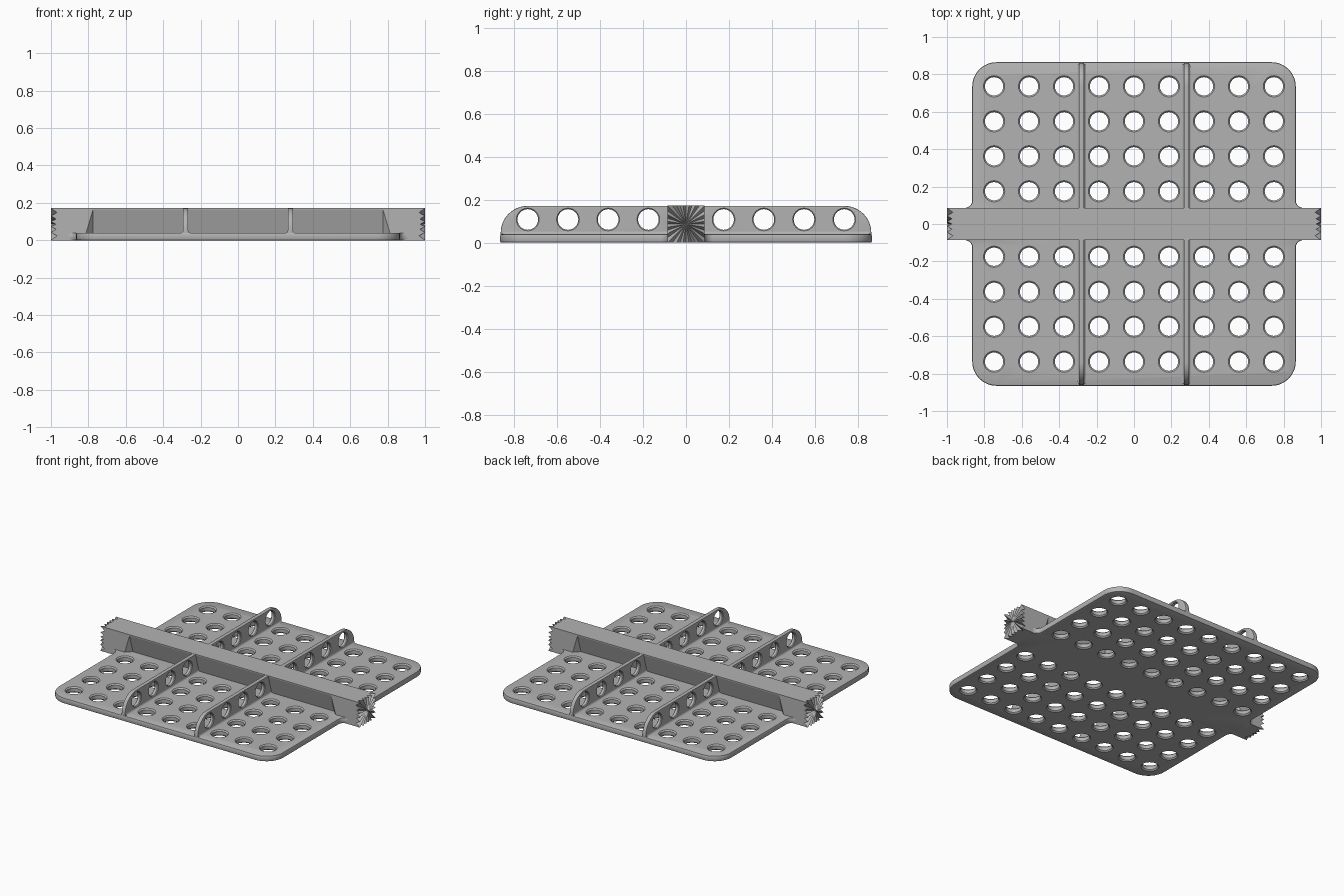
import bpy, bmesh, math
from mathutils import Matrix, Vector

if "Cube" in bpy.data.objects:
    bpy.data.objects.remove(bpy.data.objects["Cube"], do_unlink=True)

grey = bpy.data.materials.new("mid_grey")
grey.use_nodes = True
COLOUR = (0.45, 0.45, 0.45, 1)
grey.diffuse_color = COLOUR
grey.node_tree.nodes["Principled BSDF"].inputs["Base Color"].default_value = COLOUR

HALF, THICK = 0.865, 0.04      # plate
BAR = 0.086                    # half width of the square bar
PITCH, ROW0 = 0.187, 0.175     # hole grid
RIB_X, RIB_W = 0.28, 0.014
ROWS = [ROW0 + PITCH * i for i in range(4)]


def make(name, bm):
    bmesh.ops.recalc_face_normals(bm, faces=bm.faces)
    mesh = bpy.data.meshes.new(name)
    bm.to_mesh(mesh)
    bm.free()
    ob = bpy.data.objects.new(name, mesh)
    bpy.context.collection.objects.link(ob)
    mesh.materials.append(grey)
    return ob


def activate(ob):
    bpy.ops.object.select_all(action='DESELECT')
    ob.select_set(True)
    bpy.context.view_layer.objects.active = ob


def smooth(ob):
    activate(ob)
    bpy.ops.object.shade_smooth_by_angle(angle=math.radians(32))


def cut(ob, cutter):
    cutter.hide_render = True
    mod = ob.modifiers.new("cut", 'BOOLEAN')
    mod.operation, mod.solver, mod.object = 'DIFFERENCE', 'EXACT', cutter
    activate(ob)
    bpy.ops.object.modifier_apply(modifier=mod.name)
    bpy.data.objects.remove(cutter, do_unlink=True)


def arc(cx, cy, r, a0, a1, n=8):
    steps = [math.radians(a0 + (a1 - a0) * i / n) for i in range(n + 1)]
    return [(cx + r * math.cos(a), cy + r * math.sin(a)) for a in steps]


def prism(bm, points, offset):
    """Extrude a closed 3D outline; returns the rim edges of both ends."""
    face = bm.faces.new([bm.verts.new(p) for p in points])
    ext = bmesh.ops.extrude_face_region(bm, geom=[face], use_keep_orig=True)["geom"]
    bmesh.ops.translate(bm, vec=offset, verts=[g for g in ext if isinstance(g, bmesh.types.BMVert)])
    top = [g for g in ext if isinstance(g, bmesh.types.BMFace)][0]
    return list(face.edges) + list(top.edges)


def drill(bm, matrix, depth, r, chamfer, n=24):
    """Add a round cutter along local z, flared at both mouths."""
    e = 0.01
    profile = [(r + chamfer + e, -e), (r, chamfer), (r, depth - chamfer), (r + chamfer + e, depth + e)]
    rings = [[bm.verts.new(matrix @ Vector((q * math.cos(math.tau * i / n), q * math.sin(math.tau * i / n), z)))
              for i in range(n)] for q, z in profile]
    for low, high in zip(rings, rings[1:]):
        for i in range(n):
            j = (i + 1) % n
            bm.faces.new((low[i], low[j], high[j], high[i]))
    bm.faces.new(rings[0])
    bm.faces.new(rings[-1])


# Base plate: rounded corners and small fillets running into the bar
r, f = 0.13, 0.04
quarter = arc(HALF + f, BAR + f, f, 270, 180, 5) + arc(HALF - r, HALF - r, r, 0, 90, 10)
right = [(x, -y) for x, y in reversed(quarter)] + quarter
outline = right + [(-x, -y) for x, y in right]
bm = bmesh.new()
rim = prism(bm, [(x, y, 0) for x, y in outline], (0, 0, THICK))
bmesh.ops.bevel(bm, geom=rim, offset=0.008, segments=2, profile=0.5, affect='EDGES')
plate = make("base_plate", bm)

bm = bmesh.new()
for col in range(-4, 5):
    for y in ROWS:
        for side in (-1, 1):
            drill(bm, Matrix.Translation((col * PITCH, side * y, 0)), THICK, 0.049, 0.008)
cut(plate, make("plate_hole_cutter", bm))
smooth(plate)

# Cross bar with radial teeth on both square ends
STEPS, TOOTH, HUB = 40, 0.026, 0.02
bm = bmesh.new()
outer = []
for end in (-1, 1):
    hub, edge = [], []
    for i in range(STEPS):
        a = math.tau * i / STEPS
        c, s = math.cos(a), math.sin(a)
        reach = BAR / max(abs(c), abs(s))
        for ring, q in ((hub, HUB), (edge, reach)):
            sink = 0 if i % 2 else TOOTH * q / BAR
            ring.append(bm.verts.new((end * (1 - sink), q * c, BAR + q * s)))
    mid = bm.verts.new((end * 0.994, 0, BAR))
    for i in range(STEPS):
        j = (i + 1) % STEPS
        bm.faces.new((hub[i], hub[j], edge[j], edge[i]))
        bm.faces.new((mid, hub[i], hub[j]))
    outer.append(edge)
for i in range(STEPS):
    j = (i + 1) % STEPS
    bm.faces.new((outer[0][i], outer[0][j], outer[1][j], outer[1][i]))
bar = make("cross_bar", bm)

# Undercut both long sides of the bar, leaving a slanted web
for side in (-1, 1):
    bm = bmesh.new()
    for end in (-1, 1):
        deep = Vector((end * 0.775, side * 0.046, 0.03))
        lip = Vector((end * 0.775, side * BAR, 0.165))
        foot = Vector((end * 0.815, side * BAR, 0.03))
        for p in (deep, deep + 1.3 * (lip - deep), deep + 1.3 * (foot - deep)):
            bm.verts.new(p)
    bmesh.ops.convex_hull(bm, input=bm.verts)
    cut(bar, make("undercut_cutter", bm))

# Ribs: rounded outer end, a row of holes and a filleted foot
top, r = 2 * BAR - 0.001, 0.125
for sx, xname in ((-1, "right"), (1, "left")):
    for sy, yname in ((-1, "front"), (1, "back")):
        x0 = sx * RIB_X
        end = HALF - 0.003
        side = [(0.02, 0.01), (end, 0.01)] + arc(end - r, top - r, r, 0, 90, 12) + [(0.02, top)]
        bm = bmesh.new()
        rim = prism(bm, [(x0 - RIB_W, sy * y, z) for y, z in side], (2 * RIB_W, 0, 0))
        bmesh.ops.bevel(bm, geom=rim, offset=0.004, segments=2, profile=0.5, affect='EDGES')
        rib = make(f"{yname}_{xname}_rib", bm)
        bm = bmesh.new()
        for y in ROWS:
            spot = Matrix.Translation((x0 - RIB_W, sy * y, 0.108)) @ Matrix.Rotation(math.pi / 2, 4, 'Y')
            drill(bm, spot, 2 * RIB_W, 0.048, 0.005)
        cut(rib, make("rib_hole_cutter", bm))
        smooth(rib)

        w = 0.014
        curve = arc(RIB_W + w, THICK + w, w, 270, 180, 5)
        foot = curve + [(-x, z) for x, z in reversed(curve)]
        bm = bmesh.new()
        prism(bm, [(x0 + x, sy * 0.03, z - 0.001) for x, z in foot], (0, sy * (end - 0.038), 0))
        smooth(make(f"{yname}_{xname}_rib_fillet", bm))
